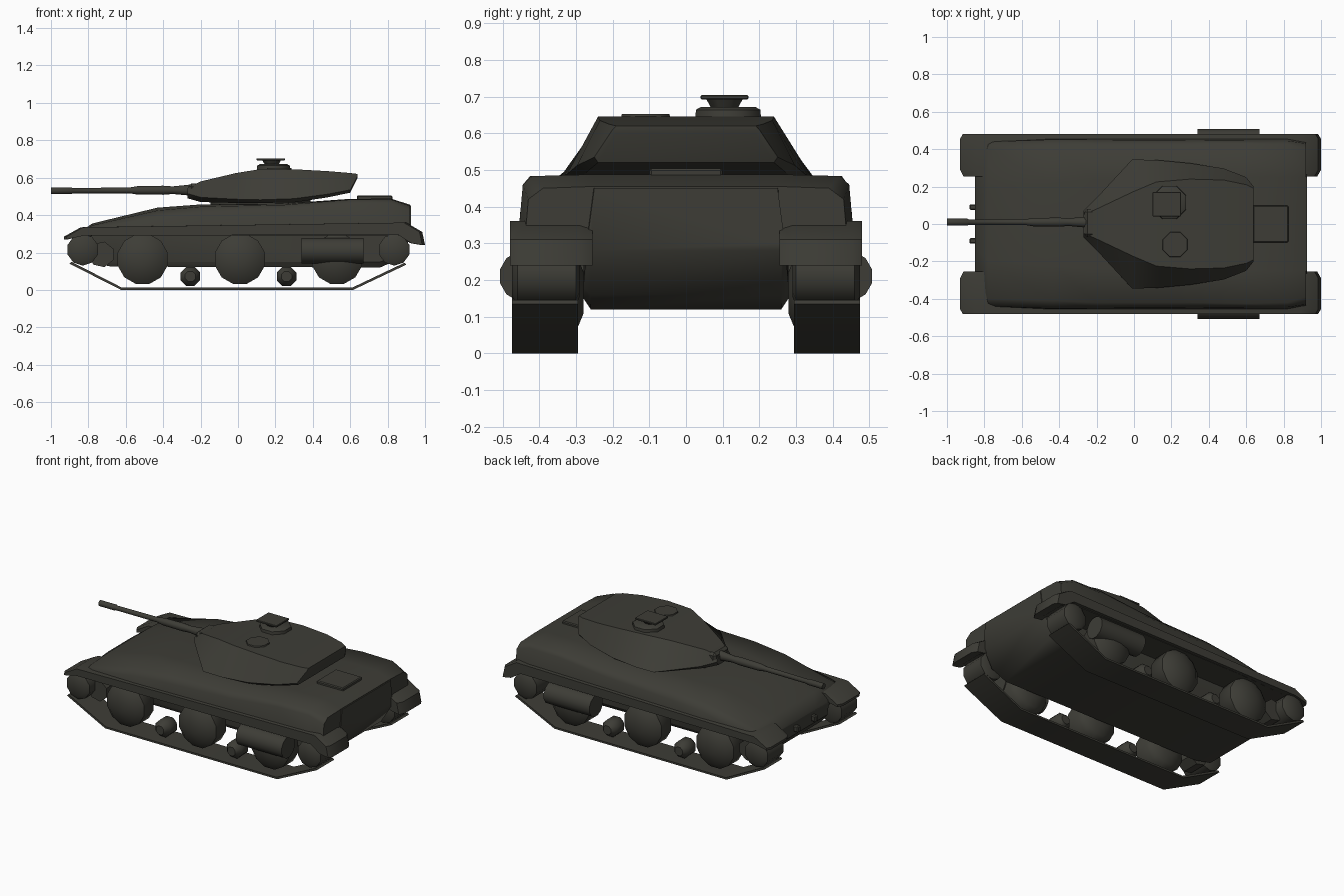
import bpy
import bmesh
import math
from mathutils import Matrix, Vector

cube = bpy.data.objects.get("Cube")
if cube:
    bpy.data.objects.remove(cube, do_unlink=True)

olive = bpy.data.materials.new("dark olive paint")
olive.use_nodes = True
OLIVE = (0.047, 0.046, 0.037, 1)
olive.diffuse_color = OLIVE
shader = olive.node_tree.nodes["Principled BSDF"]
shader.inputs["Base Color"].default_value = OLIVE
shader.inputs["Roughness"].default_value = 0.9


def finish(name, bm, mirror=False, angle=35):
    bmesh.ops.recalc_face_normals(bm, faces=bm.faces)
    mesh = bpy.data.meshes.new(name)
    bm.to_mesh(mesh)
    bm.free()
    mesh.materials.append(olive)
    obj = bpy.data.objects.new(name, mesh)
    bpy.context.collection.objects.link(obj)
    bpy.ops.object.select_all(action="DESELECT")
    obj.select_set(True)
    bpy.context.view_layer.objects.active = obj
    bpy.ops.object.shade_smooth_by_angle(angle=math.radians(angle))
    if mirror:
        mod = obj.modifiers.new("other side", "MIRROR")
        mod.use_axis = (False, True, False)


def bridge(name, rings, mirror=False, angle=35):
    """Skin a list of equal point rings and cap both ends."""
    bm = bmesh.new()
    rows = [[bm.verts.new(p) for p in ring] for ring in rings]
    for a, b in zip(rows, rows[1:]):
        for i in range(len(a)):
            j = (i + 1) % len(a)
            bm.faces.new((a[i], a[j], b[j], b[i]))
    bm.faces.new(rows[0])
    bm.faces.new(rows[-1])
    finish(name, bm, mirror, angle)


def loft(name, stations, angle=35):
    """Stations along x, each a half section mirrored across y."""
    rings = []
    for x, *half in stations:
        right = [(x, y, z) for y, z in half]
        left = [(x, -y, z) for y, z in reversed(half)]
        rings.append(right + left)
    bridge(name, rings, angle=angle)


def side_strip(name, outline, cuts):
    """Side outline in x and z, drawn across y with a length factor per cut, on both sides."""
    bridge(name, [[(x * s, y, z) for x, z in outline] for y, s in cuts], True)


def lathe(name, centre, axis, profile, sides=12, mirror=False):
    """Profile of (distance along axis, radius) turned about the axis."""
    turn = Vector((0, 0, 1)).rotation_difference(Vector(axis)).to_matrix()
    rings = []
    for t, r in profile:
        ring = []
        for k in range(sides):
            a = math.tau * (k + 0.5) / sides
            p = turn @ Vector((r * math.cos(a), r * math.sin(a), t))
            ring.append(p + Vector(centre))
        rings.append(ring)
    bridge(name, rings, mirror, 50)


def box(name, centre, size, mirror=False):
    bm = bmesh.new()
    place = Matrix.Translation(centre) @ Matrix.Diagonal((*size, 1))
    bmesh.ops.create_cube(bm, size=1, matrix=place)
    bmesh.ops.bevel(bm, geom=bm.edges[:], offset=min(size) * 0.2, segments=1, affect="EDGES")
    finish(name, bm, mirror)


# Lower hull tub and the wide upper hull
loft("lower_hull", [
    (-0.85, (0.24, 0.21), (0.25, 0.25), (0.25, 0.29)),
    (-0.80, (0.26, 0.15), (0.27, 0.18), (0.27, 0.32)),
    (-0.68, (0.26, 0.125), (0.28, 0.15), (0.28, 0.33)),
    (0.76, (0.26, 0.12), (0.28, 0.15), (0.28, 0.40)),
    (0.85, (0.26, 0.16), (0.28, 0.18), (0.27, 0.47)),
    (0.925, (0.26, 0.28), (0.27, 0.30), (0.25, 0.45)),
])
loft("upper_hull", [
    (-0.85, (0.25, 0.26), (0.25, 0.28), (0.24, 0.295), (0.12, 0.305)),
    (-0.78, (0.44, 0.29), (0.44, 0.33), (0.40, 0.345), (0.20, 0.355)),
    (-0.43, (0.46, 0.29), (0.452, 0.385), (0.41, 0.425), (0.22, 0.44)),
    (-0.20, (0.46, 0.29), (0.45, 0.40), (0.42, 0.445), (0.24, 0.457)),
    (0.25, (0.46, 0.29), (0.448, 0.42), (0.42, 0.455), (0.24, 0.462)),
    (0.60, (0.46, 0.29), (0.445, 0.455), (0.425, 0.483), (0.25, 0.487)),
    (0.82, (0.46, 0.29), (0.445, 0.46), (0.42, 0.483), (0.25, 0.488)),
    (0.92, (0.44, 0.30), (0.43, 0.42), (0.39, 0.45), (0.25, 0.455)),
], angle=60)

# Fenders with drooping mudguards at both ends
side_strip("fenders", [
    (-0.93, 0.27), (-0.93, 0.285), (-0.84, 0.335), (0.90, 0.36), (0.985, 0.31),
    (1.0, 0.24), (0.94, 0.25), (0.87, 0.295), (-0.84, 0.29),
], [(0.255, 0.98), (0.29, 1), (0.455, 1), (0.48, 0.985)])

# Track run under the wheels
side_strip("tracks", [
    (-0.89, 0.15), (-0.62, 0.012), (0.61, 0.012), (0.89, 0.145),
    (0.90, 0.135), (0.615, 0), (-0.625, 0), (-0.90, 0.14),
], [(0.295, 1), (0.475, 1)])

# Domed road wheels, small rollers and end wheels
for i, x in enumerate((-0.51, 0.01, 0.53)):
    lathe(f"road_wheel_pair_{i + 1}", (x, 0, 0.165), (0, 1, 0), [
        (0.28, 0.06), (0.30, 0.11), (0.33, 0.138), (0.43, 0.138), (0.46, 0.10), (0.475, 0.03),
    ], mirror=True)
for i, x in enumerate((-0.255, 0.26)):
    lathe(f"roller_pair_{i + 1}", (x, 0, 0.072), (0, 1, 0), [
        (0.31, 0.03), (0.34, 0.056), (0.41, 0.056), (0.44, 0.03),
    ], sides=8, mirror=True)
for name, x in (("idler_pair", -0.83), ("sprocket_pair", 0.835)):
    lathe(name, (x, 0, 0.215), (0, 1, 0), [
        (0.29, 0.06), (0.30, 0.085), (0.46, 0.085), (0.475, 0.06),
    ], sides=10, mirror=True)
lathe("idler_mounts", (-0.73, 0, 0.19), (0, 1, 0), [(0.28, 0.07), (0.40, 0.07)], 7, True)

# Side drums hung below the fenders
lathe("side_drums", (0.34, 0.44, 0.21), (1, 0, 0),
      [(0, 0.07), (0.33, 0.07)], mirror=True)

# Turret on its ring
lathe("turret_ring", (0.12, 0, 0.42), (0, 0, 1), [(0, 0.27), (0.06, 0.27)], 24)
loft("turret", [
    (-0.27, (0.05, 0.49), (0.07, 0.515), (0.05, 0.545)),
    (-0.20, (0.10, 0.47), (0.14, 0.495), (0.08, 0.58)),
    (-0.01, (0.29, 0.465), (0.345, 0.485), (0.17, 0.625)),
    (0.12, (0.31, 0.465), (0.342, 0.482), (0.225, 0.646)),
    (0.30, (0.30, 0.468), (0.325, 0.488), (0.24, 0.645)),
    (0.48, (0.27, 0.495), (0.297, 0.512), (0.235, 0.635)),
    (0.60, (0.24, 0.52), (0.25, 0.535), (0.21, 0.625)),
    (0.64, (0.19, 0.60), (0.20, 0.61), (0.19, 0.62)),
])

# Gun with mantlet, sleeve and muzzle collar
box("mantlet", (-0.21, 0.005, 0.53), (0.11, 0.15, 0.08))
lathe("gun_barrel", (-1, 0.01, 0.53), (1, 0, 0.005), [
    (0, 0.019), (0.11, 0.019), (0.115, 0.015), (0.42, 0.016),
    (0.46, 0.023), (0.60, 0.025), (0.65, 0.021), (0.74, 0.03), (0.80, 0.04),
])

# Commander cupola with raised lid, and loader hatch
lathe("cupola", (0.19, 0.115, 0.63), (0, 0, 1), [(0, 0.098), (0.034, 0.095), (0.042, 0.08)], 8)
lathe("cupola_neck", (0.18, 0.105, 0.67), (0, 0, 1), [(0, 0.04), (0.025, 0.055)], 8)
box("cupola_lid", (0.175, 0.105, 0.698), (0.15, 0.13, 0.012))
lathe("loader_hatch", (0.22, -0.11, 0.635), (0, 0, 1), [(0, 0.075), (0.018, 0.07)], 8)

# Rear deck box and nose hooks
box("rear_deck_box", (0.73, 0, 0.49), (0.19, 0.20, 0.028))
box("nose_hooks", (-0.86, 0.09, 0.25), (0.04, 0.03, 0.04), True)
